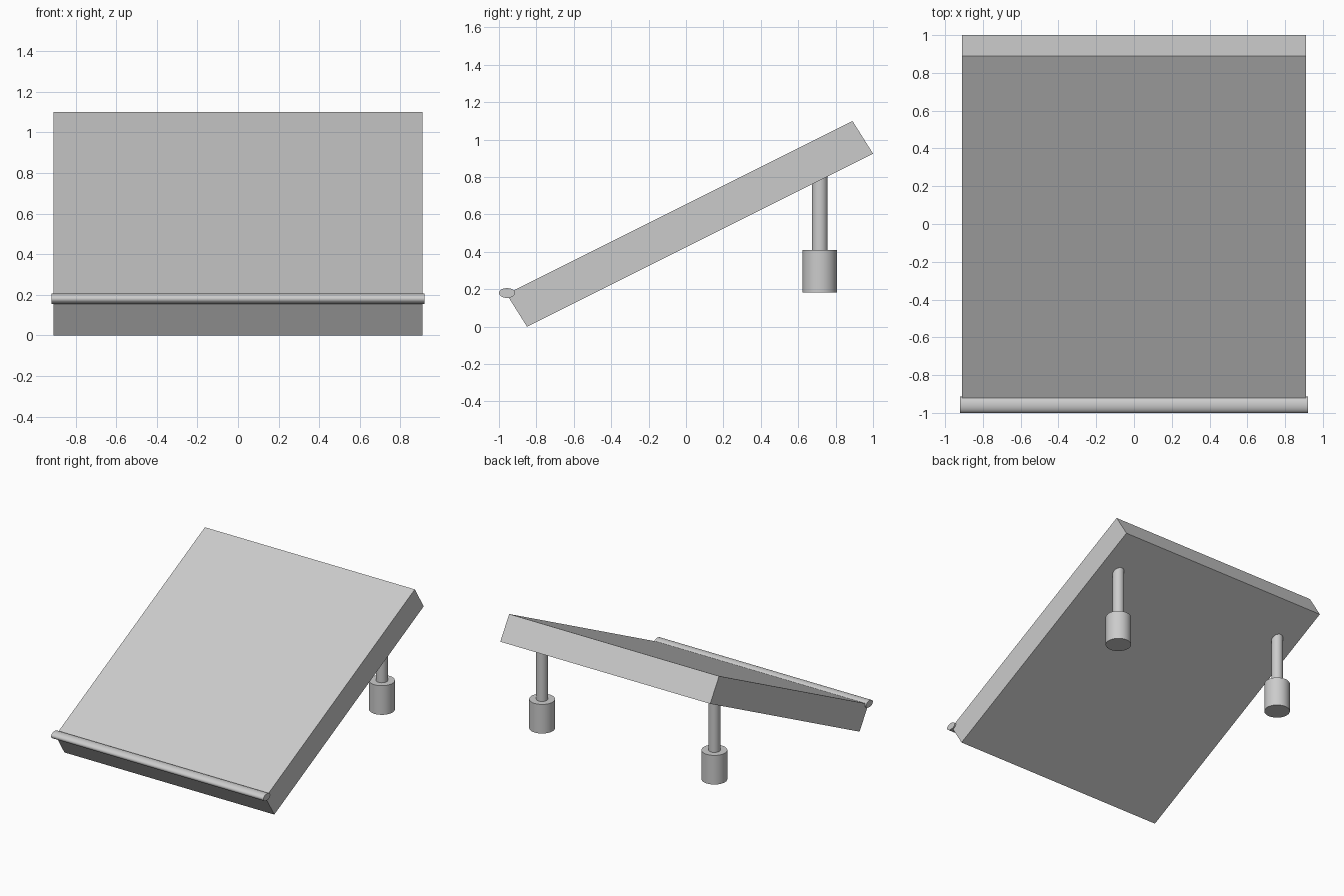
import bpy, bmesh
from math import radians

if "Cube" in bpy.data.objects:
    bpy.data.objects.remove(bpy.data.objects["Cube"])


def smooth(obj):
    bpy.ops.object.select_all(action='DESELECT')
    obj.select_set(True)
    bpy.context.view_layer.objects.active = obj
    bpy.ops.object.shade_smooth_by_angle(angle=radians(40))


def prism(name, profile, half_width):
    """Extrude a (y, z) profile along x."""
    bm = bmesh.new()
    face = bm.faces.new([bm.verts.new((-half_width, y, z)) for y, z in profile])
    ext = bmesh.ops.extrude_face_region(bm, geom=[face])
    verts = [e for e in ext['geom'] if isinstance(e, bmesh.types.BMVert)]
    bmesh.ops.translate(bm, verts=verts, vec=(2 * half_width, 0, 0))
    bmesh.ops.recalc_face_normals(bm, faces=bm.faces)
    mesh = bpy.data.meshes.new(name)
    bm.to_mesh(mesh)
    bm.free()
    obj = bpy.data.objects.new(name, mesh)
    bpy.context.collection.objects.link(obj)
    return obj


def cylinder(name, radius, x, y, z0, z1):
    bpy.ops.mesh.primitive_cylinder_add(vertices=32, radius=radius, depth=z1 - z0,
                                        location=(x, y, (z0 + z1) / 2))
    obj = bpy.context.object
    obj.name = name
    smooth(obj)


# Tilted board
prism("sloped_board", [(-0.85, 0.0), (1.0, 0.925), (0.89, 1.1), (-0.96, 0.175)], 0.91)

# Flattened round lip along the low front edge
bpy.ops.mesh.primitive_cylinder_add(vertices=32, radius=1, depth=1.84,
                                    location=(0, -0.957, 0.18),
                                    rotation=(0, radians(90), 0))
lip = bpy.context.object
lip.name = "front_lip"
lip.scale = (0.026, 0.043, 1)
bpy.ops.object.transform_apply(location=False, rotation=True, scale=True)
smooth(lip)

# Two rear legs: thin rod running into the board, thick foot below
for side, x in (("left", -0.747), ("right", 0.747)):
    cylinder(f"{side}_leg_rod", 0.042, x, 0.715, 0.41, 0.81)
    cylinder(f"{side}_leg_foot", 0.092, x, 0.715, 0.183, 0.411)
